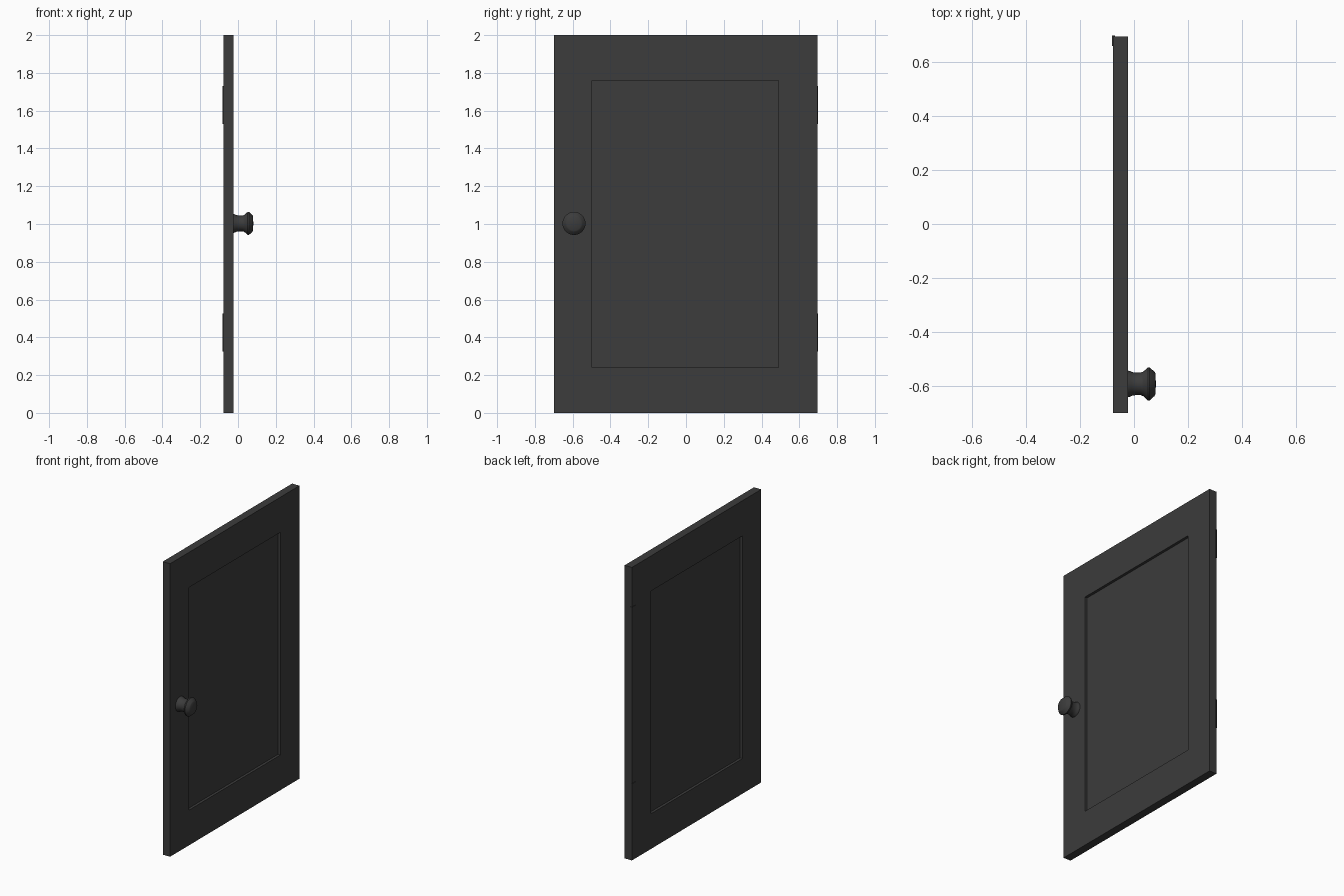
import bpy, bmesh, math
from mathutils import Matrix, Vector

if "Cube" in bpy.data.objects:
    bpy.data.objects.remove(bpy.data.objects["Cube"])

dark = bpy.data.materials.new("dark_grey")
dark.diffuse_color = (0.045, 0.045, 0.045, 1)
dark.use_nodes = True
dark.node_tree.nodes["Principled BSDF"].inputs["Base Color"].default_value = dark.diffuse_color


def add_object(name, bm):
    bmesh.ops.recalc_face_normals(bm, faces=bm.faces[:])
    mesh = bpy.data.meshes.new(name)
    bm.to_mesh(mesh)
    bm.free()
    mesh.materials.append(dark)
    obj = bpy.data.objects.new(name, mesh)
    bpy.context.collection.objects.link(obj)
    return obj


def box(lo, hi):
    bm = bmesh.new()
    lo, hi = Vector(lo), Vector(hi)
    m = Matrix.Translation((lo + hi) / 2) @ Matrix.Diagonal((hi - lo).to_4d())
    bmesh.ops.create_cube(bm, size=1, matrix=m)
    return bm


# Door slab with a recessed panel on both sides
bm = box((-0.078, -0.70, 0), (-0.023, 0.695, 2))
bm.normal_update()
sides = [f for f in bm.faces if abs(f.normal.x) > 0.9]
bmesh.ops.inset_individual(bm, faces=sides, thickness=0.2)
for f in sides:
    mid = f.calc_center_median()
    for v in f.verts:
        v.co.y = 0.49 if v.co.y > mid.y else -0.498
        v.co.z = 1.76 if v.co.z > mid.z else 0.24
for f in bmesh.ops.extrude_discrete_faces(bm, faces=sides)["faces"]:
    inward = 0.018 if f.calc_center_median().x < -0.05 else -0.018
    bmesh.ops.translate(bm, verts=f.verts[:], vec=(inward, 0, 0))
add_object("door_panel", bm)

# Hinge plates on the back edge
for name, z in (("lower_hinge", 0.425), ("upper_hinge", 1.63)):
    add_object(name, box((-0.081, 0.66, z - 0.1), (-0.07, 0.699, z + 0.1)))

# Turned knob: (x, radius) profile spun about the x axis
profile = [(-0.025, 0), (-0.025, 0.05), (-0.016, 0.048), (-0.008, 0.044),
           (0.004, 0.042), (0.026, 0.042), (0.035, 0.046), (0.051, 0.061),
           (0.058, 0.061), (0.076, 0.045), (0.08, 0.038), (0.081, 0)]
bm = bmesh.new()
verts = [bm.verts.new((x, -0.593 + r, 1.003)) for x, r in profile]
edges = [bm.edges.new(pair) for pair in zip(verts, verts[1:])]
bmesh.ops.spin(bm, geom=verts + edges, cent=(0, -0.593, 1.003), axis=(1, 0, 0),
               angle=math.tau, steps=32)
bmesh.ops.remove_doubles(bm, verts=bm.verts[:], dist=0.0001)
knob = add_object("door_knob", bm)
bpy.context.view_layer.objects.active = knob
knob.select_set(True)
bpy.ops.object.shade_smooth_by_angle(angle=math.radians(40))
